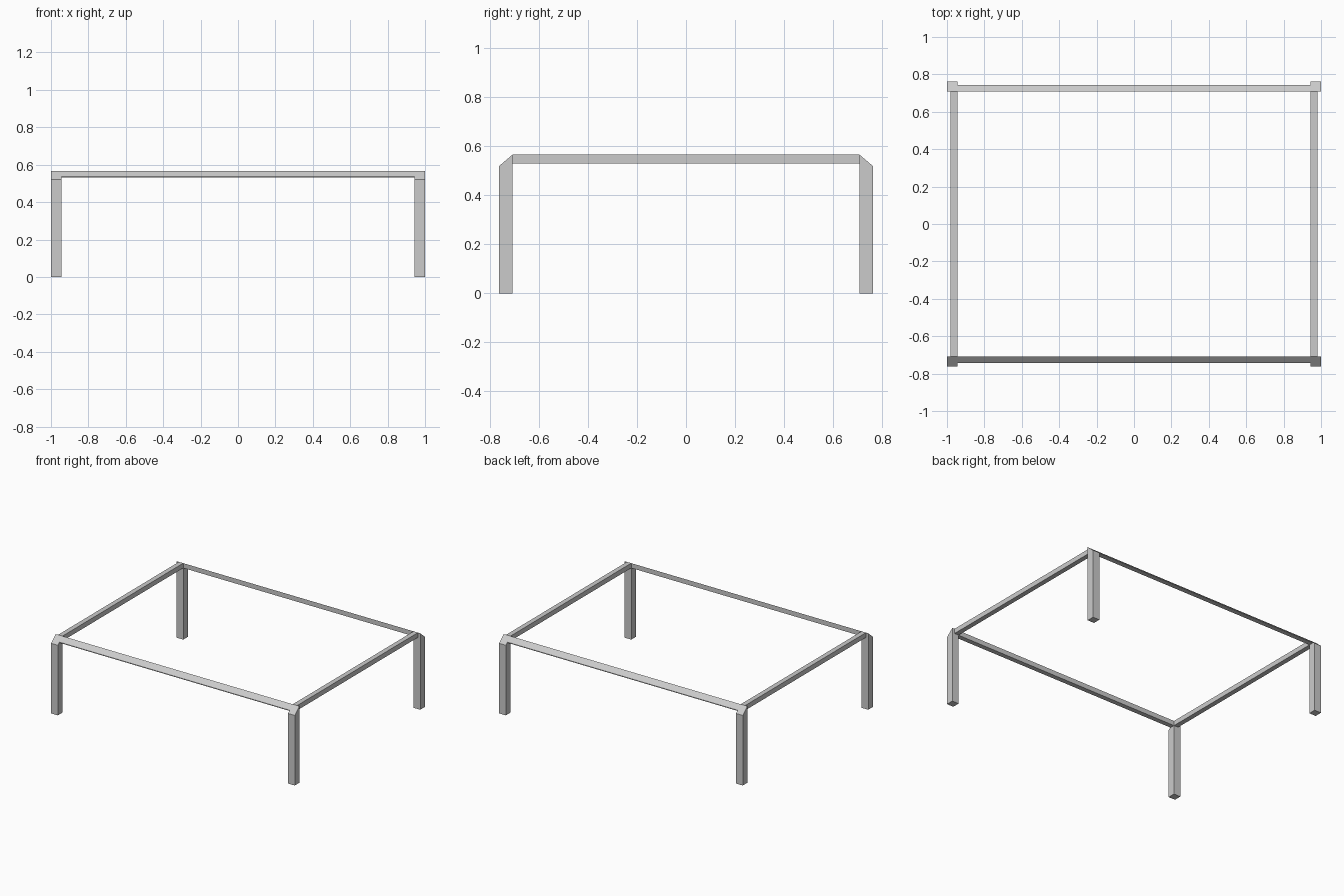
import bpy, bmesh

if "Cube" in bpy.data.objects:
    bpy.data.objects.remove(bpy.data.objects["Cube"])

TOP, LOW = 0.567, 0.52           # inner and outer height of the sloped leg tops
X_IN, X_OUT = 0.945, 1.0         # leg extents along x
Y_IN, Y_OUT = 0.708, 0.763       # leg extents along y
RAIL = 0.036                     # rail thickness


def prism(name, profile, x0, x1, sy=1):
    """Extrude a (y, z) profile along x; sy = -1 puts it on the front side."""
    bm = bmesh.new()
    face = bm.faces.new([bm.verts.new((x0, sy * y, z)) for y, z in profile])
    ext = bmesh.ops.extrude_face_region(bm, geom=[face])
    verts = [g for g in ext["geom"] if isinstance(g, bmesh.types.BMVert)]
    bmesh.ops.translate(bm, verts=verts, vec=(x1 - x0, 0, 0))
    bmesh.ops.recalc_face_normals(bm, faces=bm.faces)
    mesh = bpy.data.meshes.new(name)
    bm.to_mesh(mesh)
    bm.free()
    obj = bpy.data.objects.new(name, mesh)
    bpy.context.collection.objects.link(obj)
    return obj


# Leg section with its top sloping outwards
leg = [(Y_IN, 0), (Y_OUT, 0), (Y_OUT, LOW), (Y_IN, TOP)]

# Long rail section, its top cut by the same slope as the legs
slope = (TOP - LOW) / (Y_OUT - Y_IN)
long_rail = [(Y_IN, TOP - RAIL), (Y_IN + RAIL, TOP - RAIL),
             (Y_IN + RAIL, TOP - slope * RAIL), (Y_IN, TOP)]

# Square side rail section, seen along its length
side_rail = [(-Y_IN, TOP - RAIL), (Y_IN, TOP - RAIL), (Y_IN, TOP), (-Y_IN, TOP)]

# Legs and long rails, front and back
for sy, end in ((-1, "front"), (1, "back")):
    prism(f"{end}_rail", long_rail, -X_IN, X_IN, sy)
    prism(f"{end}_left_leg", leg, -X_OUT, -X_IN, sy)
    prism(f"{end}_right_leg", leg, X_IN, X_OUT, sy)

# Side rails
prism("left_rail", side_rail, -X_IN - RAIL, -X_IN)
prism("right_rail", side_rail, X_IN, X_IN + RAIL)
